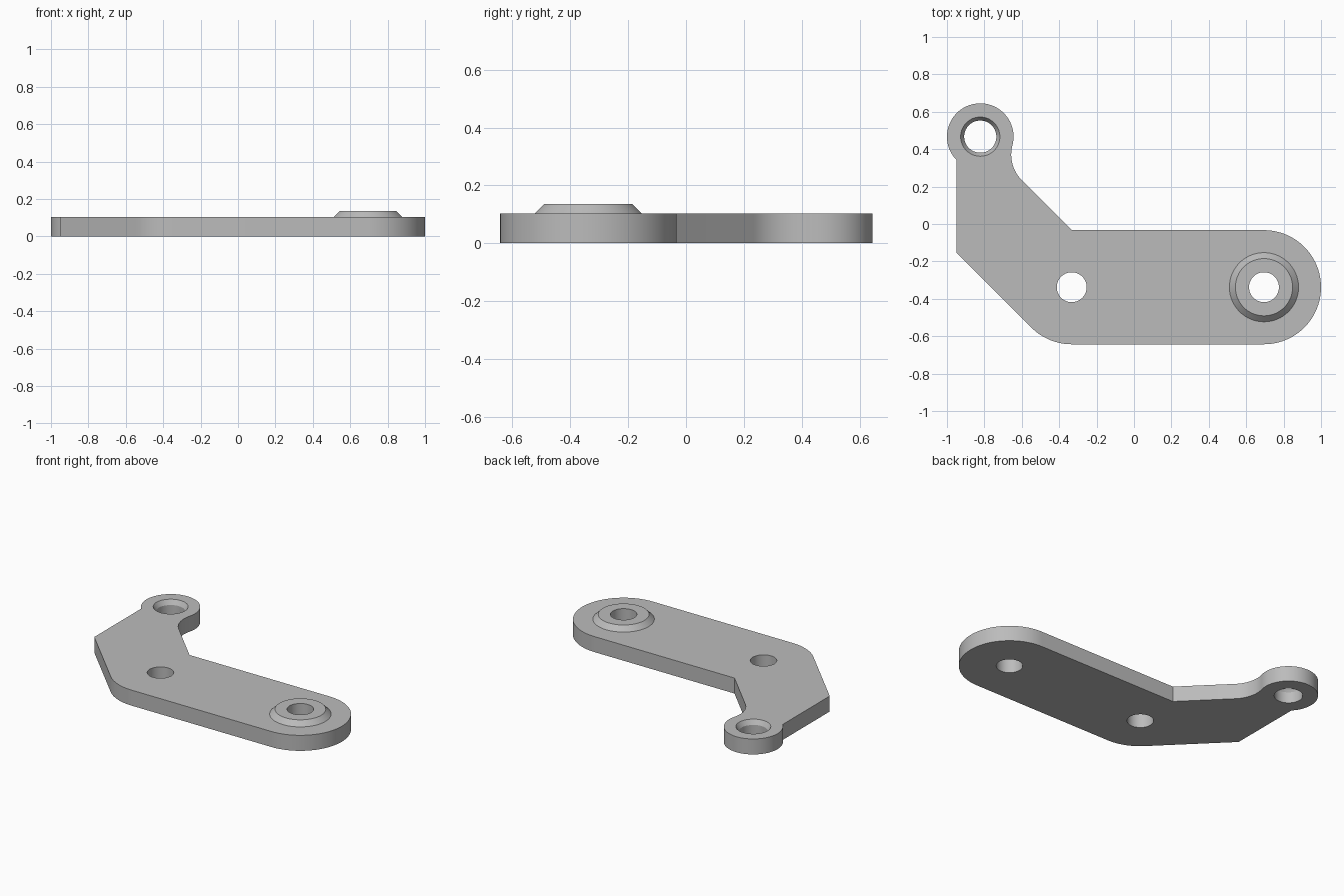
import bpy
import bmesh
from math import cos, sin, radians, pi

if "Cube" in bpy.data.objects:
    bpy.data.objects.remove(bpy.data.objects["Cube"], do_unlink=True)

THICK = 0.103
BOSS_TOP = 0.135
EYE = (-0.822, 0.467)
ELBOW = (-0.333, -0.338)
PIVOT = (0.695, -0.338)
ARM_R, EYE_R, HOLE_R = 0.305, 0.178, 0.08

grey = bpy.data.materials.new("plain grey")
grey.use_nodes = True
colour = (0.5, 0.5, 0.5, 1)
grey.diffuse_color = colour
grey.node_tree.nodes["Principled BSDF"].inputs["Base Color"].default_value = colour


def arc(centre, r, start, end, n):
    """Points along an arc, both ends included."""
    angles = [radians(start + (end - start) * i / n) for i in range(n + 1)]
    return [(centre[0] + r * cos(a), centre[1] + r * sin(a)) for a in angles]


def circle(centre, r, n=64):
    return arc(centre, r, 0, 360, n)[:-1]


def add_loop(bm, points, z):
    """Closed ring of edges at height z."""
    verts = [bm.verts.new((x, y, z)) for x, y in points]
    for i, v in enumerate(verts):
        bm.edges.new((verts[i - 1], v))
    return verts


def wall(bm, low, high):
    """Quads between two rings of equal count."""
    for i in range(len(low)):
        bm.faces.new((low[i - 1], low[i], high[i], high[i - 1]))


def fill(bm, rings):
    """Flat cap between an outer ring and its holes."""
    edges = [bm.edges.get((r[i - 1], r[i])) for r in rings for i in range(len(r))]
    bmesh.ops.triangle_fill(bm, use_beauty=True, edges=edges)


def finish(bm, name):
    bmesh.ops.recalc_face_normals(bm, faces=bm.faces[:])
    mesh = bpy.data.meshes.new(name)
    bm.to_mesh(mesh)
    bm.free()
    mesh.materials.append(grey)
    obj = bpy.data.objects.new(name, mesh)
    bpy.context.collection.objects.link(obj)
    bpy.ops.object.select_all(action="DESELECT")
    obj.select_set(True)
    bpy.context.view_layer.objects.active = obj
    bpy.ops.object.shade_smooth_by_angle(angle=pi / 7)


# Bent lever plate: rounded arm, angled neck with a fillet, round eye
outline = (
    arc(PIVOT, ARM_R, -90, 90, 48)
    + [(ELBOW[0], ELBOW[1] + ARM_R)]
    + arc((-0.463, 0.371), 0.1935, 225, 165, 16)
    + arc(EYE, EYE_R, -15, 224, 64)[1:]
    + [(-0.95, -0.152)]
    + arc(ELBOW, ARM_R, 225, 270, 16)
)
bm = bmesh.new()
bottom, top = [], []
# Each entry: ring profile from bottom to top
profiles = [
    [(outline, 0), (outline, THICK)],
    [(circle(ELBOW, HOLE_R), 0), (circle(ELBOW, HOLE_R), THICK)],
    [(circle(PIVOT, HOLE_R), 0), (circle(PIVOT, HOLE_R), THICK)],
    [(circle(EYE, 0.086), 0), (circle(EYE, 0.086), THICK - 0.03),
     (circle(EYE, 0.105), THICK)],
]
for profile in profiles:
    rings = [add_loop(bm, pts, z) for pts, z in profile]
    for low, high in zip(rings, rings[1:]):
        wall(bm, low, high)
    bottom.append(rings[0])
    top.append(rings[-1])
fill(bm, bottom)
fill(bm, top)
finish(bm, "lever_plate")

# Raised chamfered boss around the pivot hole
bm = bmesh.new()
rings = [add_loop(bm, circle(PIVOT, r), z) for r, z in
         ((HOLE_R, THICK), (HOLE_R, BOSS_TOP), (0.153, BOSS_TOP), (0.185, THICK))]
for i in range(4):
    wall(bm, rings[i - 1], rings[i])
finish(bm, "pivot_boss")
